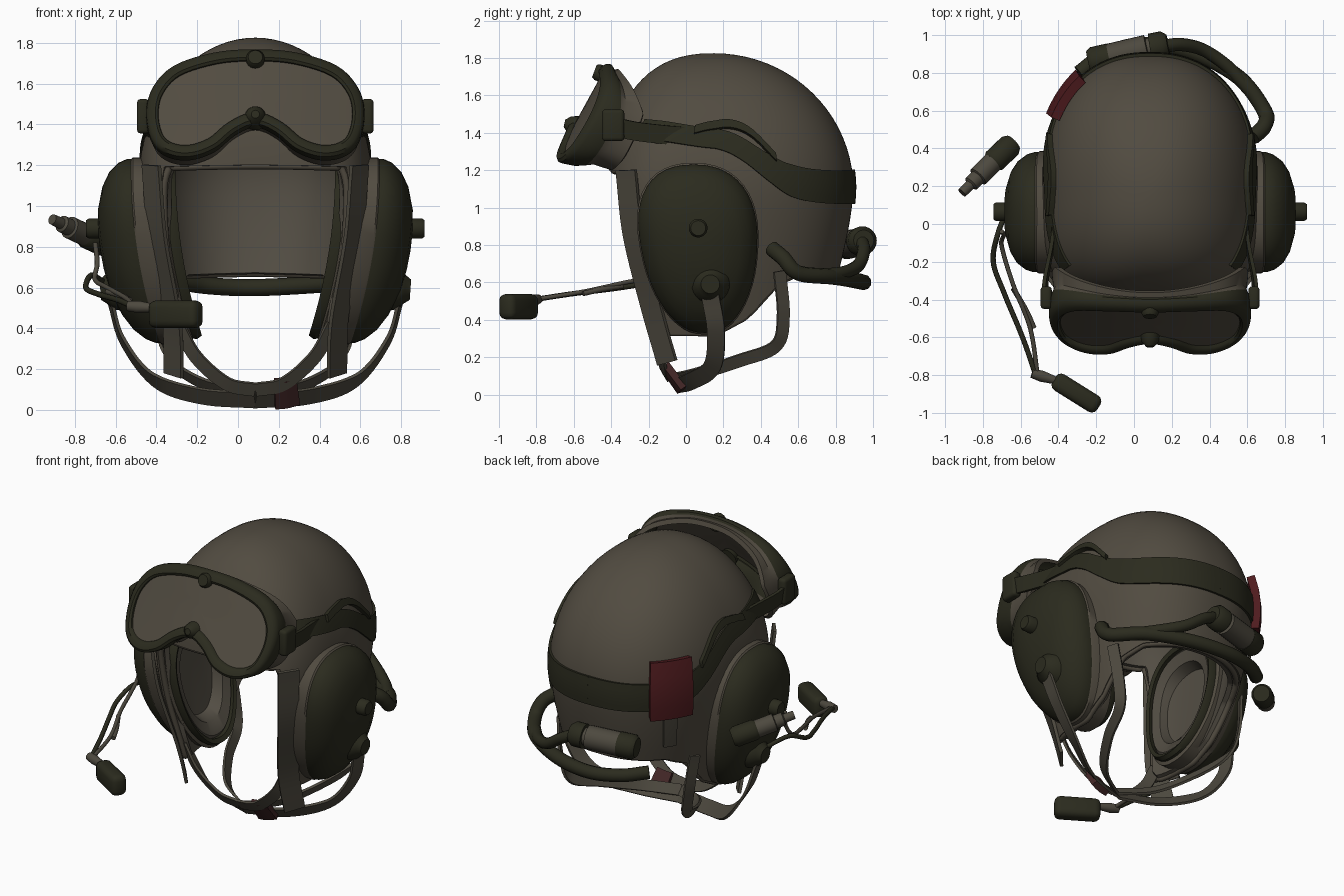
import bpy, bmesh
from math import sin, cos, radians, sqrt, asin, pi, copysign
from mathutils import Vector, Matrix

if "Cube" in bpy.data.objects:
    bpy.data.objects.remove(bpy.data.objects["Cube"])

CX = 0.085  # the helmet's own centre line


def material(name, r, g, b):
    m = bpy.data.materials.new(name)
    m.use_nodes = True
    m.diffuse_color = (r, g, b, 1)
    node = next(n for n in m.node_tree.nodes if n.type == 'BSDF_PRINCIPLED')
    node.inputs["Base Color"].default_value = (r, g, b, 1)
    node.inputs["Roughness"].default_value = 0.8
    return m


SHELL = material("shell_drab", .083, .071, .052)
OLIVE = material("dark_olive", .024, .024, .013)
STRAP = material("webbing", .074, .066, .049)
PAD = material("liner_pad", .086, .075, .057)
RED = material("red_patch", .078, .011, .013)
MAROON = material("maroon_sleeve", .055, .02, .02)


def finish(ob, mat):
    ob.data.materials.append(mat)
    bpy.ops.object.select_all(action='DESELECT')
    ob.select_set(True)
    bpy.context.view_layer.objects.active = ob
    if ob.type == 'CURVE' or ob.modifiers:
        bpy.ops.object.convert(target='MESH')
    bpy.ops.object.shade_smooth_by_angle(angle=radians(40))
    return bpy.context.view_layer.objects.active


def loft(name, rows, mat, wrap=True, solid=0, caps=False):
    """Skin a list of equally long point rows."""
    bm = bmesh.new()
    vs = [[bm.verts.new(p) for p in row] for row in rows]
    n = len(rows[0])
    for a, b in zip(vs, vs[1:]):
        for i in range(n if wrap else n - 1):
            j = (i + 1) % n
            bm.faces.new((a[i], a[j], b[j], b[i]))
    if caps:
        bm.faces.new(vs[0])
        bm.faces.new(vs[-1])
    bmesh.ops.remove_doubles(bm, verts=bm.verts, dist=0.0005)
    bmesh.ops.recalc_face_normals(bm, faces=bm.faces)
    me = bpy.data.meshes.new(name)
    bm.to_mesh(me)
    bm.free()
    ob = bpy.data.objects.new(name, me)
    bpy.context.collection.objects.link(ob)
    if solid:
        mod = ob.modifiers.new("thickness", 'SOLIDIFY')
        mod.thickness, mod.offset = solid, 0
    return finish(ob, mat)


def smooth(pts, n=8, closed=False):
    """Catmull-Rom resampling of a few points."""
    P = [Vector(p) for p in pts]
    P = [P[-1]] + P + P[:2] if closed else [P[0] * 2 - P[1]] + P + [P[-1] * 2 - P[-2]]
    out = []
    for a, b, c, d in zip(P, P[1:], P[2:], P[3:]):
        for k in range(n):
            t = k / n
            out.append((b * 2 + (c - a) * t + (a * 2 - b * 5 + c * 4 - d) * t * t
                        + (b * 3 - a - c * 3 + d) * t ** 3) / 2)
    return out if closed else out + [P[-2]]


def ribbon(name, pts, width, mat, thick=.016, hub=(CX, .3, .34)):
    """Flat webbing that faces away from the hub."""
    P = smooth(pts)
    rows = []
    for i, p in enumerate(P):
        tan = P[min(i + 1, len(P) - 1)] - P[max(i - 1, 0)]
        w = tan.cross(p - Vector(hub)).normalized() * width / 2
        rows.append([p - w, p + w])
    return loft(name, rows, mat, wrap=False, solid=thick)


def cable(name, pts, r, mat):
    cu = bpy.data.curves.new(name, 'CURVE')
    cu.dimensions, cu.bevel_depth, cu.bevel_resolution, cu.use_fill_caps = '3D', r, 3, True
    P = smooth(pts)
    sp = cu.splines.new('POLY')
    sp.points.add(len(P) - 1)
    for q, p in zip(sp.points, P):
        q.co = (*p, 1)
    ob = bpy.data.objects.new(name, cu)
    bpy.context.collection.objects.link(ob)
    return finish(ob, mat)


def turned(name, p, q, stations, mat, n=24):
    """Lathe along p-q; stations are (fraction, radius)."""
    p, q = Vector(p), Vector(q)
    rot = (q - p).to_track_quat('Z', 'Y')
    rows = [[p.lerp(q, f) + rot @ Vector((r * cos(2 * pi * i / n), r * sin(2 * pi * i / n), 0))
             for i in range(n)] for f, r in stations]
    return loft(name, rows, mat, caps=True)


def block(name, loc, size, mat, rot_z=0, bevel=.02):
    bm = bmesh.new()
    bmesh.ops.create_cube(bm, size=1, matrix=Matrix.Diagonal((*size, 1)))
    bmesh.ops.bevel(bm, geom=bm.edges[:], offset=bevel, segments=3, affect='EDGES', profile=.5)
    me = bpy.data.meshes.new(name)
    bm.to_mesh(me)
    bm.free()
    ob = bpy.data.objects.new(name, me)
    ob.location, ob.rotation_euler = loc, (0, 0, rot_z)
    bpy.context.collection.objects.link(ob)
    return finish(ob, mat)


def interp(table, x):
    for (a, u), (b, v) in zip(table, table[1:]):
        if x <= b:
            return u + (v - u) * max(0, x - a) / (b - a)
    return table[-1][1]


# Helmet surface: degrees run round from the front, positive towards +x
def surf(deg, z, k=1):
    zn = min(1, (z - 1.1) / .71)
    s = sqrt(1 - zn * zn) if zn > 0 else 1 - .24 * ((1.1 - z) / .75) ** 1.5
    front = (1 - zn ** 2.4) ** (1 / 2.4) if zn > 0 else s
    c, si = cos(radians(deg)), sin(radians(deg))
    e = 2 / (3.5 - 1.3 * max(zn, 0)) if c > 0 else 2 / 2.3
    x = copysign(abs(si) ** e, si) * .56 * s * k
    y = copysign(abs(c) ** e, c) * (.55 * front if c > 0 else .73 * s) * k
    return Vector((CX + x, .15 - y, 1.1 + (z - 1.1) * k if zn > 0 else z))


EDGE = [(0, 1.2), (43, 1.19), (47, .95), (54, .37), (60, .33), (90, .33),
        (105, .42), (120, .6), (135, .66), (180, .67)]


def dome(name, k, mat, solid):
    rows, p0 = [], asin(.11 / .71)
    for i in range(29):
        row = []
        for j in range(240):
            deg = j * 1.5 - 180
            zb = interp(EDGE, abs(deg))
            z = zb + (1.21 - zb) * i / 10 if i < 10 else 1.1 + .71 * sin(p0 + (pi / 2 - p0) * (i - 10) / 18)
            row.append(surf(deg, z, k))
        rows.append(row)
    return loft(name, rows, mat, solid=solid)


def band(name, table, d0, d1, k, mat, h, solid=.018):
    """Strip that hugs the shell; h maps degrees to height."""
    rows, path = [], [p[:] for p in smooth([Vector(t) for t in table])]
    for i in range(61):
        d = d0 + (d1 - d0) * i / 60
        z, w = interp(path, abs(d)), interp(h, abs(d))
        rows.append([surf(d, z + w * f, k) for f in (-.5, -.25, 0, .25, .5)])
    return loft(name, rows, mat, wrap=False, solid=solid)


dome("helmet_shell", 1, SHELL, .03)
dome("liner", .92, PAD, .03)
rim = [surf(d * 1.5, interp(EDGE, abs(d * 1.5)), .98) for d in range(-120, 121)]
cable("edge_trim", rim[::3], .018, SHELL)

# Goggle strap, slack loops and the rear patch
STRAP_Z = [(50, 1.41), (71, 1.395), (90, 1.36), (99, 1.31), (110, 1.21), (121, 1.14), (140, 1.11), (180, 1.11)]
STRAP_H = [(50, .1), (90, .1), (121, .17), (180, .18)]
for side, tag in ((1, "left"), (-1, "right")):
    band("goggle_strap_" + tag, STRAP_Z, side * 52, side * 180, 1.03, OLIVE, STRAP_H)
    band("strap_slack_" + tag, [(85, 1.4), (94, 1.43), (103, 1.39), (113, 1.26)],
         side * 85, side * 113, 1.05, OLIVE, [(0, .04)], .03)
band("rear_patch", [(0, 1.15), (180, 1.15)], -120, -144, 1.07, RED, [(0, .35)], .05)
band("rear_patch_tab", [(0, .87), (180, .87)], -128, -136, 1.05, STRAP, [(0, .22)])

# Goggles
HALF = [(0, 1.77), (.2, 1.755), (.4, 1.69), (.505, 1.58), (.535, 1.45), (.505, 1.32),
        (.43, 1.255), (.32, 1.24), (.2, 1.28), (.1, 1.36), (0, 1.4)]
OUT = smooth([Vector(p) for p in HALF + [(-x, z) for x, z in HALF[-2:0:-1]]], 5, True)
DEPTH = [(1.25, .28), (1.55, .24), (1.77, .06)]


def goggle_ring(inset, lip, back=0, shrink=1):
    """Outline ring; back runs from 0 at the lens to 1 at the face foam."""
    ring = []
    for i, p in enumerate(OUT):
        t = (OUT[(i + 1) % len(OUT)] - OUT[i - 1]).normalized()
        x, z = p.x + t.y * inset, p.y - t.x * inset
        x, z = x * shrink, 1.58 + (z - 1.58) * shrink
        d = lip + back * interp(DEPTH, z)
        ring.append((CX + x, -.71 + (z - 1.25) * .55 + .35 * x * x + d, z - .2 * d))
    return ring


loft("goggle_frame", [goggle_ring(*a) for a in
     ((.064, .03), (.058, -.008), (.045, -.02), (.018, -.018), (.003, -.003), (0, .015), (0, .01, .25), (.01, .01, .4))], OLIVE)
loft("goggle_skirt", [goggle_ring(*a) for a in ((.01, .01, .4), (.025, 0, .6), (.015, 0, .95), (.04, 0, 1))], SHELL)
loft("goggle_lens", [goggle_ring(.058, .005, 0, s) for s in (1, .75, .5, .25, 0)], SHELL)
turned("goggle_button", (CX, -.41, 1.7), (CX, -.49, 1.73), [(0, .045), (.8, .045), (1, .035)], OLIVE)
turned("nose_bridge", (CX, -.56, 1.43), (CX, -.65, 1.45), [(0, .06), (.7, .045), (1, .02)], OLIVE)

# Ear cups
CUP = [(1, .07), (1, .1), (.96, .14), (.86, .185), (.7, .22), (.45, .248), (.2, .258), (0, .26)]
BASE = [(.9, -.1), (1.01, -.08), (1.02, .07), (.97, .09)]
SEAL = [(.95, 0), (.93, -.08), (.82, -.12), (.65, -.1), (.58, -.03), (.56, 0), (0, .01)]
PIPING = [(.95, -.08), (.96, -.11), (.92, -.14), (.86, -.13), (.87, -.1)]


def cup_rows(profile, side):
    rows = []
    for r, h in profile:
        row = []
        for i in range(48):
            c, s = cos(2 * pi * i / 48), sin(2 * pi * i / 48)
            u, v = r * copysign(abs(c) ** .88, c), r * copysign(abs(s) ** .88, s)
            y = .07 + .31 * u * (1 + .17 * v) - .03 * v
            row.append((CX + side * (.5 + h + .07 * v - .04 * v * v), y, .78 + .45 * v))
        rows.append(row)
    return rows


for side, tag in ((1, "left"), (-1, "right")):
    def at(x, y, z):
        return (CX + side * x, y, z)
    loft("ear_cup_" + tag, cup_rows(CUP, side), OLIVE)
    loft("ear_cup_base_" + tag, cup_rows(BASE, side), SHELL)
    loft("ear_seal_" + tag, cup_rows(SEAL, side), PAD)
    loft("ear_seal_piping_" + tag, cup_rows(PIPING, side), OLIVE)
    turned("ear_knob_" + tag, at(.73, .065, .89), at(.83, .065, .89), [(0, .05), (.85, .05), (1, .04)], OLIVE)
    turned("strap_pivot_" + tag, at(.62, .13, .6), at(.76, .13, .59), [(0, .12), (.6, .1), (.8, .07), (1, .05)], OLIVE)
    # Goggle fittings
    block("goggle_clip_" + tag, at(.55, -.39, 1.44), (.06, .12, .17), OLIVE)
    ribbon("goggle_strap_end_" + tag, [at(.56, -.41, 1.44), at(.55, -.28, 1.41), at(.52, -.12, 1.39), at(.505, 0, 1.38)],
           .1, OLIVE, .02, (CX, 0, 1.41))
    # Webbing
    ribbon("front_strap_" + tag, [at(.51, -.32, 1.2), at(.48, -.28, .85), at(.41, -.18, .45), at(.4, -.1, .17)],
           .13, STRAP, .02, (CX, .1, .7))
    ribbon("nape_strap_" + tag, [at(.5, .5, .66), at(.47, .52, .42), at(.43, .48, .26), at(.35, .28, .18),
                                 at(.2, .06, .11), at(0, -.07, .08)], .07, STRAP)
    ribbon("jaw_strap_" + tag, [at(.38, -.15, .42), at(.29, -.14, .26), at(.14, -.12, .13), at(0, -.11, .1)], .07, STRAP)
    ribbon("chin_strap_" + tag, [at(.71, .13, .53), at(.65, .16, .34), at(.5, .14, .15), at(.27, .02, .07),
                                 at(0, -.06, .05)], .095, STRAP)

ribbon("chin_sleeve", [(.18, -.075, .08), (.235, -.07, .085), (.29, -.06, .1)], .16, MAROON, .04)

# Rear cable, hook and connector
cable("rear_cable", [(.63, .46, .78), (.69, .52, .73), (.69, .6, .65), (.55, .78, .63), (.3, .91, .61),
                     (.05, .95, .6), (-.15, .9, .61), (-.29, .8, .63)], .042, OLIVE)
cable("rear_cable_return", [(.15, .94, .82), (.25, .95, .77), (.37, .92, .69), (.5, .83, .65), (.6, .72, .64)], .035, OLIVE)
turned("rear_connector", (-.22, .86, .8), (.12, .94, .82),
       [(0, .04), (.08, .065), (.2, .065), (.21, .074), (.85, .074), (.86, .055), (1, .05)], STRAP)
turned("rear_connector_cap", (-.24, .855, .8), (-.13, .88, .805), [(0, .06), (.2, .077), (1, .077)], OLIVE)
turned("rear_connector_nut", (.09, .932, .818), (.18, .95, .825), [(0, .077), (.7, .077), (1, .055)], OLIVE)

# Loose plug beside the right ear cup
turned("plug_grip", (-.64, .43, .81), (-.75, .325, .86), [(0, .05), (.15, .064), (.9, .064), (1, .055)], OLIVE)
turned("plug_body", (-.74, .335, .855), (-.91, .165, .935),
       [(0, .055), (.5, .055), (.52, .042), (.72, .042), (.75, .028), (1, .026)], STRAP)

# Microphone on its boom
cable("boom_wire", [(-.66, .1, .63), (-.72, -.05, .66), (-.745, -.2, .6), (-.69, -.36, .57), (-.59, -.6, .54),
                    (-.52, -.8, .51)], .014, OLIVE)
cable("boom_rod", [(-.7, -.04, .82), (-.69, -.06, .72), (-.7, -.12, .64), (-.64, -.32, .6), (-.55, -.55, .55),
                   (-.51, -.8, .51)], .012, STRAP)
cable("boom_lead", [(-.64, -.34, .58), (-.57, -.46, .56), (-.53, -.55, .54)], .014, STRAP)
turned("boom_joint", (-.54, -.79, .51), (-.41, -.83, .5), [(0, .025), (.4, .03), (1, .02)], STRAP)
block("microphone", (-.305, -.895, .47), (.28, .1, .135), OLIVE, radians(-32), .035)
